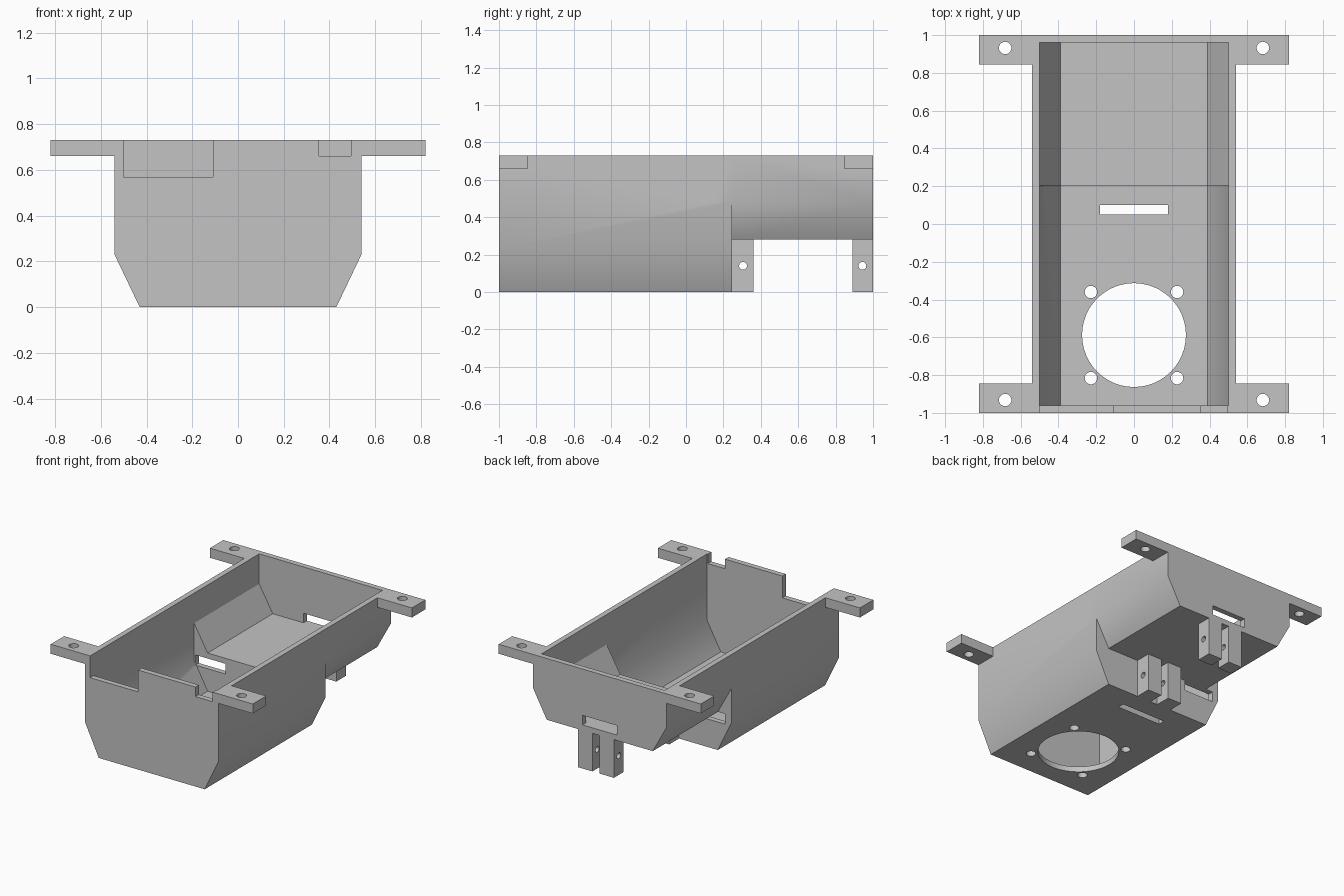
import bpy, bmesh, math
from mathutils import Matrix, Vector

cube = bpy.data.objects.get("Cube")
if cube:
    bpy.data.objects.remove(cube, do_unlink=True)

grey = bpy.data.materials.new("light grey")
grey.use_nodes = True
grey.diffuse_color = (0.55, 0.55, 0.55, 1)
grey.node_tree.nodes["Principled BSDF"].inputs["Base Color"].default_value = (0.55, 0.55, 0.55, 1)


def finish(name, bm):
    bmesh.ops.recalc_face_normals(bm, faces=bm.faces)
    mesh = bpy.data.meshes.new(name)
    bm.to_mesh(mesh)
    bm.free()
    mesh.materials.append(grey)
    obj = bpy.data.objects.new(name, mesh)
    bpy.context.scene.collection.objects.link(obj)
    return obj


def trough(name, y0, y1, floor, floor_half, kink, half, top):
    """Solid with a chamfered-bottom cross-section, running along y."""
    right = [(floor_half, floor), (half, kink), (half, top)]
    outline = right + [(-x, z) for x, z in reversed(right)]
    bm = bmesh.new()
    face = bm.faces.new([bm.verts.new((x, y0, z)) for x, z in outline])
    new = bmesh.ops.extrude_face_region(bm, geom=[face])["geom"]
    moved = [v for v in new if isinstance(v, bmesh.types.BMVert)]
    bmesh.ops.translate(bm, verts=moved, vec=(0, y1 - y0, 0))
    return finish(name, bm)


def box(name, x0, x1, y0, y1, z0, z1):
    bm = bmesh.new()
    size = Matrix.Diagonal((x1 - x0, y1 - y0, z1 - z0, 1))
    centre = Vector((x0 + x1, y0 + y1, z0 + z1)) / 2
    bmesh.ops.create_cube(bm, size=1, matrix=Matrix.Translation(centre) @ size)
    return finish(name, bm)


def drill(name, centre, radius, depth, axis="Z", sides=24):
    bm = bmesh.new()
    matrix = Matrix.Translation(centre)
    if axis == "X":
        matrix = matrix @ Matrix.Rotation(math.pi / 2, 4, "Y")
    bmesh.ops.create_cone(bm, cap_ends=True, segments=sides, radius1=radius,
                          radius2=radius, depth=depth, matrix=matrix)
    return finish(name, bm)


def combine(target, tool, operation):
    """Apply a boolean and discard the tool."""
    tool.hide_render = True
    mod = target.modifiers.new("boolean", "BOOLEAN")
    mod.operation = operation
    mod.solver = "EXACT"
    mod.object = tool
    bpy.context.view_layer.objects.active = target
    bpy.ops.object.modifier_apply(modifier=mod.name)
    bpy.data.objects.remove(tool, do_unlink=True)


TOP = 0.73

# Outer body: deep front section and shallow rear section
body = trough("tray_housing", -1, 0.245, 0, 0.43, 0.23, 0.54, TOP)
solids = [trough("rear_section", 0.15, 1, 0.28, 0.43, 0.48, 0.54, TOP)]

# Corner mounting tabs
for sx in (-1, 1):
    for y0, y1 in ((-1, -0.845), (0.845, 1)):
        x0, x1 = sorted((sx * 0.52, sx * 0.82))
        solids.append(box("mount_tab", x0, x1, y0, y1, 0.66, TOP))

# Paired hanging lugs under the rear section
for y0, y1 in ((0.23, 0.36), (0.89, 1)):
    for x0 in (-0.115, 0.06):
        solids.append(box("hinge_lug", x0, x0 + 0.115, y0, y1, 0, 0.3))

# Inner cavities
cutters = [
    trough("front_cavity", -0.96, 0.205, 0.04, 0.39, 0.24, 0.5, 1),
    trough("rear_cavity", 0.1, 0.96, 0.32, 0.39, 0.51, 0.5, 1),
]

# Rim notches, cable slots
cutters += [
    box("wide_notch", -0.5, -0.11, -1.1, -0.9, 0.57, 1),
    box("small_notch", 0.355, 0.495, -1.1, -0.9, 0.66, 1),
    box("floor_slot", -0.18, 0.18, 0.05, 0.1, -0.1, 0.1),
    box("back_slot", -0.14, 0.14, 0.9, 1.1, 0.32, 0.39),
    box("step_slot", -0.49, -0.245, 0.2, 0.26, 0.205, 0.28),
]

# Round opening with its screw holes
cutters.append(drill("round_opening", (0, -0.588, 0), 0.275, 0.3, sides=48))
for sx in (-1, 1):
    for sy in (-1, 1):
        cutters.append(drill("screw_hole", (sx * 0.228, -0.588 + sy * 0.228, 0), 0.033, 0.3))
        cutters.append(drill("tab_hole", (sx * 0.682, sy * 0.932, 0.7), 0.033, 0.3))

# Pin holes across the lugs
for y in (0.305, 0.943):
    cutters.append(drill("pin_hole", (0.03, y, 0.14), 0.021, 0.5, axis="X"))

for part in solids:
    combine(body, part, "UNION")
for part in cutters:
    combine(body, part, "DIFFERENCE")

# Smooth shading with sharp corners kept
bpy.ops.object.select_all(action="DESELECT")
body.select_set(True)
bpy.context.view_layer.objects.active = body
bpy.ops.object.shade_smooth_by_angle(angle=math.radians(30))
